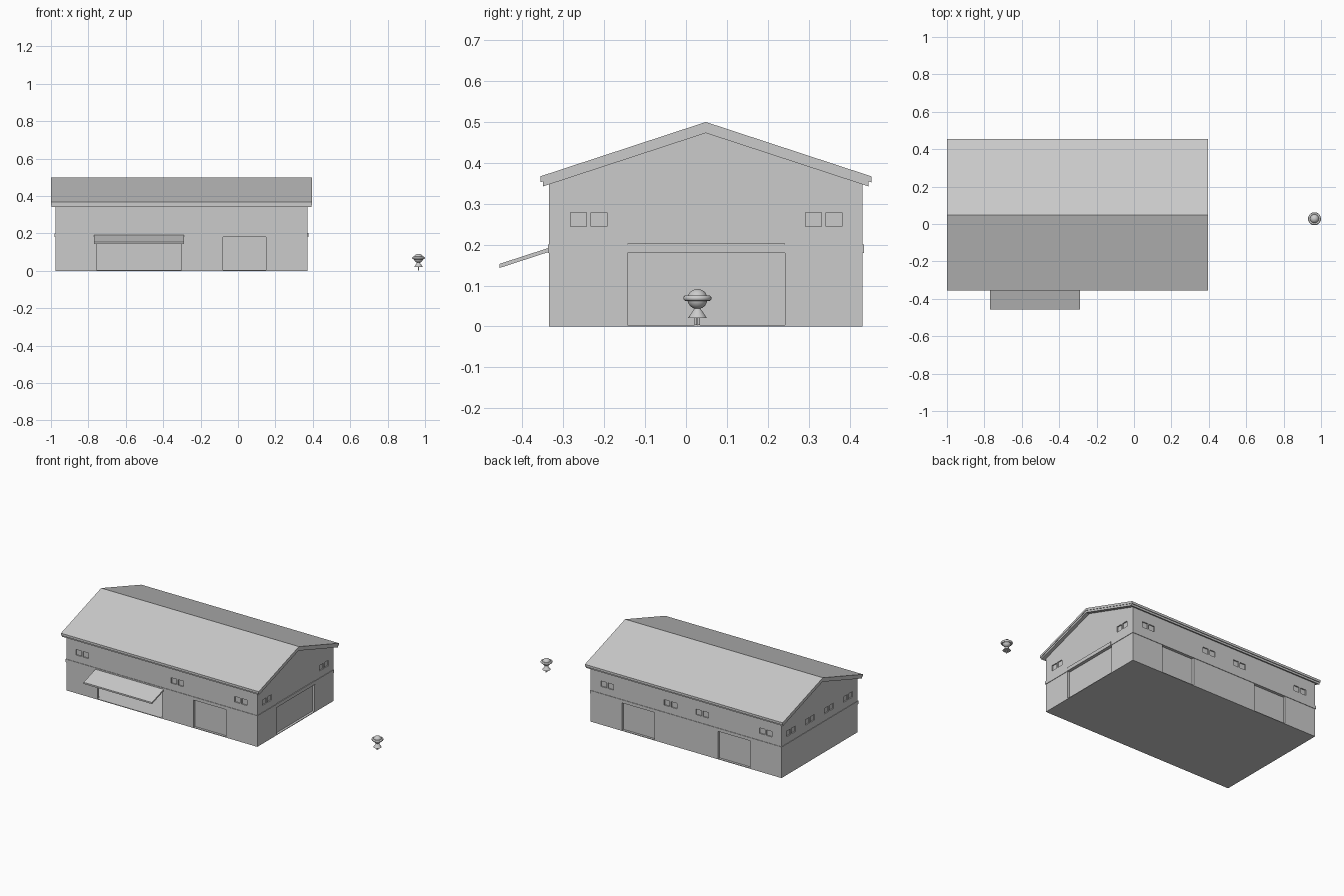
import bpy, bmesh, math

if "Cube" in bpy.data.objects:
    bpy.data.objects.remove(bpy.data.objects["Cube"])

X0, X1, Y0, Y1 = -0.977, 0.371, -0.335, 0.432   # outer wall faces
RIDGE, T = 0.0485, 0.016                        # ridge position, wall thickness


def finish(bm, name):
    bmesh.ops.recalc_face_normals(bm, faces=bm.faces)
    me = bpy.data.meshes.new(name)
    bm.to_mesh(me)
    bm.free()
    ob = bpy.data.objects.new(name, me)
    bpy.context.collection.objects.link(ob)
    return ob


def prism(name, yz, x0, x1):
    """Extrude a y-z profile along x."""
    bm = bmesh.new()
    f = bm.faces.new([bm.verts.new((x0, y, z)) for y, z in yz])
    r = bmesh.ops.extrude_face_region(bm, geom=[f])
    vs = [v for v in r['geom'] if isinstance(v, bmesh.types.BMVert)]
    bmesh.ops.translate(bm, verts=vs, vec=(x1 - x0, 0, 0))
    return finish(bm, name)


def add_box(bm, x0, x1, y0, y1, z0, z1):
    vs = bmesh.ops.create_cube(bm, size=1)['verts']
    for v in vs:
        v.co = ((x0 + x1) / 2 + v.co.x * (x1 - x0),
                (y0 + y1) / 2 + v.co.y * (y1 - y0),
                (z0 + z1) / 2 + v.co.z * (z1 - z0))


def wall_box(bm, side, u0, u1, z0, z1, d0, d1):
    """Box on a wall, u along it, d = depth inward from the outer face."""
    if side == 'front':
        add_box(bm, u0, u1, Y0 + d0, Y0 + d1, z0, z1)
    elif side == 'back':
        add_box(bm, u0, u1, Y1 - d1, Y1 - d0, z0, z1)
    elif side == 'left':
        add_box(bm, X0 + d0, X0 + d1, u0, u1, z0, z1)
    else:
        add_box(bm, X1 - d1, X1 - d0, u0, u1, z0, z1)


def cut(ob, cutter):
    m = ob.modifiers.new('cut', 'BOOLEAN')
    m.object, m.operation, m.solver = cutter, 'DIFFERENCE', 'EXACT'
    bpy.context.view_layer.objects.active = ob
    bpy.ops.object.modifier_apply(modifier=m.name)
    bpy.data.objects.remove(cutter)


# hollow gabled hall with a thin floor
walls = prism('walls', [(Y0, 0), (Y1, 0), (Y1, 0.35), (RIDGE, 0.474), (Y0, 0.35)], X0, X1)
cut(walls, prism('interior', [(Y0 + T, 0.004), (Y1 - T, 0.004), (Y1 - T, 0.34),
                              (RIDGE, 0.455), (Y0 + T, 0.34)], X0 + T, X1 - T))

# doorways and paired windows
doors = [('front', -0.08, 0.15), ('back', -0.08, 0.15), ('back', -0.755, -0.53),
         ('right', -0.143, 0.242)]
pairs = {'front': [-0.865, -0.193, 0.255],
         'back': [-0.865, -0.417, -0.193, 0.255],
         'left': [-0.238, -0.046, 0.145, 0.337],
         'right': [-0.238, 0.337]}
windows = [(s, c + k * 0.0275 - 0.0195, c + k * 0.0275 + 0.0195)
           for s, cs in pairs.items() for c in cs for k in (-0.9, 0.9)]

holes, door_bm, pane_bm = bmesh.new(), bmesh.new(), bmesh.new()
wall_box(holes, 'front', -0.757, -0.302, 0.004, 0.18, -0.02, 0.03)   # open loading bay
for s, a, b in doors:
    wall_box(holes, s, a, b, 0.004, 0.18, -0.02, 0.03)
    wall_box(door_bm, s, a - 0.002, b + 0.002, 0.003, 0.185, T - 0.001, T + 0.008)
for s, a, b in windows:
    wall_box(holes, s, a, b, 0.244, 0.279, -0.02, 0.03)
    wall_box(pane_bm, s, a - 0.001, b + 0.001, 0.243, 0.28, 0.007, 0.012)
cut(walls, finish(holes, 'openings'))
finish(door_bm, 'door_panels')
finish(pane_bm, 'window_panes')

# raised band around the building, thicker lintel over the end door
bm = bmesh.new()
for s, a, b in (('front', X0, X1), ('back', X0, X1),
                ('left', Y0 - 0.003, Y1 + 0.003), ('right', Y0 - 0.003, Y1 + 0.003)):
    wall_box(bm, s, a, b, 0.18, 0.2, -0.003, 0.004)
finish(bm, 'wall_band')
bm = bmesh.new()
wall_box(bm, 'right', -0.143, 0.242, 0.18, 0.2025, -0.005, 0.004)
finish(bm, 'door_lintel')


# two stacked roof layers
def roof(name, half, eave, peak, th, x0, x1):
    prism(name, [(RIDGE - half, eave), (RIDGE, peak), (RIDGE + half, eave),
                 (RIDGE + half, eave - th), (RIDGE, peak - th), (RIDGE - half, eave - th)], x0, x1)


roof('roof_sheet', 0.405, 0.367, 0.5, 0.0145, -1.0, 0.396)
roof('roof_lining', 0.398, 0.355, 0.4855, 0.0125, -0.997, 0.393)

# sloping canopy over the loading bay
prism('canopy', [(Y0 + 0.002, 0.193), (-0.456, 0.153), (-0.456, 0.143), (Y0 + 0.002, 0.183)],
      -0.77, -0.288)

# small figure standing off the end door
CX, CY = 0.965, 0.028
bpy.ops.mesh.primitive_uv_sphere_add(segments=24, ring_count=14, radius=0.0245,
                                     location=(CX, CY, 0.067))
head = bpy.context.object
head.name = 'figure_head'
bpy.ops.mesh.primitive_torus_add(major_segments=32, minor_segments=12, major_radius=0.0275,
                                 minor_radius=0.007, location=(CX, CY, 0.069))
brim = bpy.context.object
brim.name = 'figure_brim'
bpy.ops.mesh.primitive_cone_add(vertices=20, radius1=0.0235, radius2=0.005, depth=0.027,
                                location=(CX, CY, 0.0335))
body = bpy.context.object
body.name = 'figure_body'
for ob in (head, brim, body):
    bpy.ops.object.select_all(action='DESELECT')
    ob.select_set(True)
    bpy.context.view_layer.objects.active = ob
    bpy.ops.object.shade_smooth_by_angle()
for k in (-1, 1):
    bpy.ops.mesh.primitive_cylinder_add(vertices=12, radius=0.003, depth=0.018,
                                        location=(CX, CY + k * 0.0037, 0.012))
    bpy.context.object.name = 'figure_leg'
